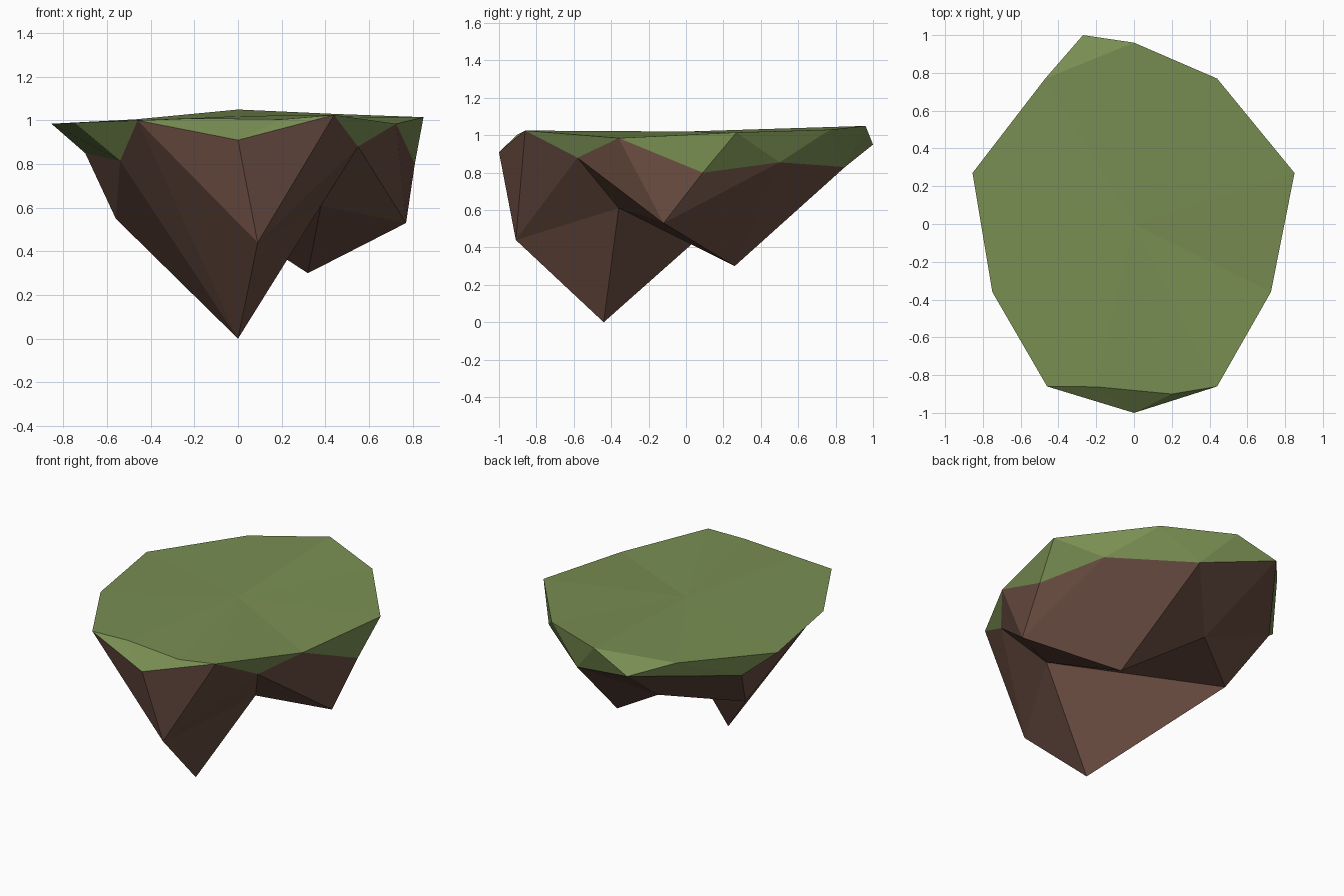
import bpy, bmesh

if "Cube" in bpy.data.objects:
    bpy.data.objects.remove(bpy.data.objects["Cube"])


def material(name, color):
    m = bpy.data.materials.new(name)
    m.diffuse_color = (*color, 1)
    m.use_nodes = True
    m.node_tree.nodes["Principled BSDF"].inputs["Base Color"].default_value = m.diffuse_color
    return m


def facet(bm, cache, pts):
    """Add one flat face, reusing shared corners and skipping collapsed ones."""
    if len(set(pts)) < 3:
        return
    bm.faces.new([cache.setdefault(p, None) or cache.update({p: bm.verts.new(p)}) or cache[p]
                  for p in pts])


def zip_rings(bm, cache, upper, lower, steps):
    """Triangle strip between two rings; U / L says which ring advances next."""
    i = j = 0
    for s in steps:
        u, l = upper[i % len(upper)], lower[j % len(lower)]
        if s == "U":
            i += 1
            facet(bm, cache, (l, upper[i % len(upper)], u))
        else:
            j += 1
            facet(bm, cache, (l, lower[j % len(lower)], u))


def finish(bm, name, mat):
    me = bpy.data.meshes.new(name)
    bm.to_mesh(me)
    bm.free()
    me.materials.append(mat)
    ob = bpy.data.objects.new(name, me)
    bpy.context.collection.objects.link(ob)
    return ob


grass = material("grass green", (0.19, 0.27, 0.085))
earth = material("earth brown", (0.145, 0.075, 0.055))

# Corners where the grass rim touches the rock directly
front_l, front_r, side_r = (-.46, -.86, 1.0), (.44, -.86, 1.025), (.725, -.36, .985)

# Rings, all counter-clockwise from the front left corner
rim = [front_l, (-.2, -.862, 1.01), (.2, -.9, 1.005), front_r, side_r,
       (.85, .27, 1.015), (.44, .77, 1.03), (0, .96, 1.05),
       (-.47, .77, 1.005), (-.855, .27, .985), (-.75, -.36, .99)]
skirt = [front_l, (0, -1, .91), front_r, (.55, -.58, .88), side_r,
         (.81, .09, .80), (.65, .5, .855), (.2, .85, .83),
         (-.27, 1, .95), (-.70, .42, .85), (-.54, -.55, .815)]
keel = [(.09, -.91, .44), (.38, -.36, .61), (.77, -.12, .53), (.32, .26, .30),
        (-.14, .49, .60), (-.56, .18, .55), (0, -.44, 0)]

# Grass cap: nearly flat top plus the ragged overhanging edge
bm, cache = bmesh.new(), {}
for a, b in zip(rim, rim[1:] + rim[:1]):
    facet(bm, cache, (a, b, (0, 0, 1.02)))
zip_rings(bm, cache, rim, skirt, "LUUULLULLULULULULULUUL")
finish(bm, "grass_cap", grass)

# Rock body: sides down to the keel points, then the creased underside
bm, cache = bmesh.new(), {}
zip_rings(bm, cache, skirt, keel, "UUULLUUULULUULULUL")
for tri in ((6, 1, 0), (6, 5, 1), (5, 4, 1), (4, 3, 1), (3, 2, 1)):
    facet(bm, cache, tuple(keel[k] for k in tri))
finish(bm, "rock_underside", earth)
